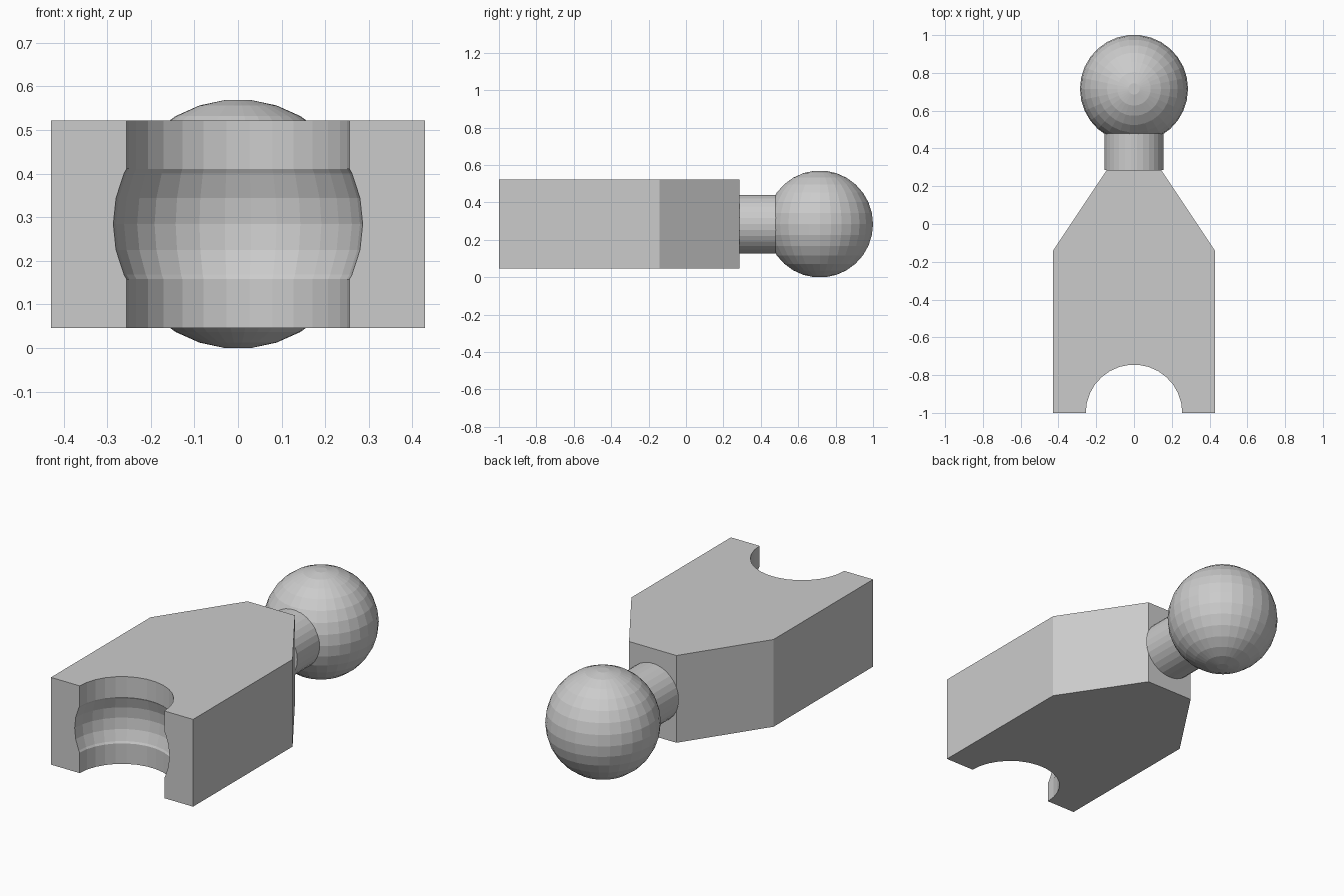
import bpy, bmesh
from math import sin, cos, pi, radians
from mathutils import Matrix

if "Cube" in bpy.data.objects:
    bpy.data.objects.remove(bpy.data.objects["Cube"])

SIDES = 30
R = 0.286                      # ball and socket radius
MID = R * cos(radians(6))      # height of the ball centre
Z0, Z1 = MID - 0.238, MID + 0.238


def finish(name, bm):
    bmesh.ops.recalc_face_normals(bm, faces=bm.faces)
    mesh = bpy.data.meshes.new(name)
    bm.to_mesh(mesh)
    bm.free()
    obj = bpy.data.objects.new(name, mesh)
    bpy.context.collection.objects.link(obj)
    return obj


def lathe(name, profile, matrix):
    """Revolve (radius, height) points around local z and cap both ends."""
    bm = bmesh.new()
    rings = [[bm.verts.new((r * cos(2 * pi * i / SIDES), r * sin(2 * pi * i / SIDES), z))
              for i in range(SIDES)] for r, z in profile]
    for a, b in zip(rings, rings[1:]):
        for i in range(SIDES):
            j = (i + 1) % SIDES
            bm.faces.new((a[i], a[j], b[j], b[i]))
    bm.faces.new(rings[0])
    bm.faces.new(rings[-1])
    bm.transform(matrix)
    return finish(name, bm)


def prism(name, outline, z0, z1):
    bm = bmesh.new()
    face = bm.faces.new([bm.verts.new((x, y, z0)) for x, y in outline])
    top = bmesh.ops.extrude_face_region(bm, geom=[face])
    verts = [g for g in top["geom"] if isinstance(g, bmesh.types.BMVert)]
    bmesh.ops.translate(bm, vec=(0, 0, z1 - z0), verts=verts)
    return finish(name, bm)


# Flat-topped ball profile: 15 rings, half a step in from each pole
ANGLES = [radians(6 + 12 * i) for i in range(15)]
BALL = [(R * sin(a), -R * cos(a)) for a in ANGLES]

# Tapered link body
half = [(0.429, -1.0), (0.429, -0.142), (0.143, 0.287)]
body = prism("link_body", half + [(-x, y) for x, y in reversed(half)], Z0, Z1)

# Open socket: straight slot plus ball-shaped recess
at_socket = Matrix.Translation((0, -1, MID))
cutters = [lathe("slot_cutter", [(0.2555, -0.4), (0.2555, 0.4)], at_socket),
           lathe("recess_cutter", BALL, at_socket)]
bpy.context.view_layer.objects.active = body
for cutter in cutters:
    cutter.hide_render = True
    mod = body.modifiers.new(cutter.name, 'BOOLEAN')
    mod.operation = 'DIFFERENCE'
    mod.solver = 'EXACT'
    mod.object = cutter
    bpy.ops.object.modifier_apply(modifier=mod.name)
for cutter in cutters:
    bpy.data.objects.remove(cutter)

# Round neck, sunk into the ball
lathe("neck", [(0.1573, 0), (0.1573, 0.25)],
      Matrix.Translation((0, 0.287, MID)) @ Matrix.Rotation(-pi / 2, 4, 'X'))

# Ball
lathe("ball", BALL, Matrix.Translation((0, 1 - MID, MID)))
